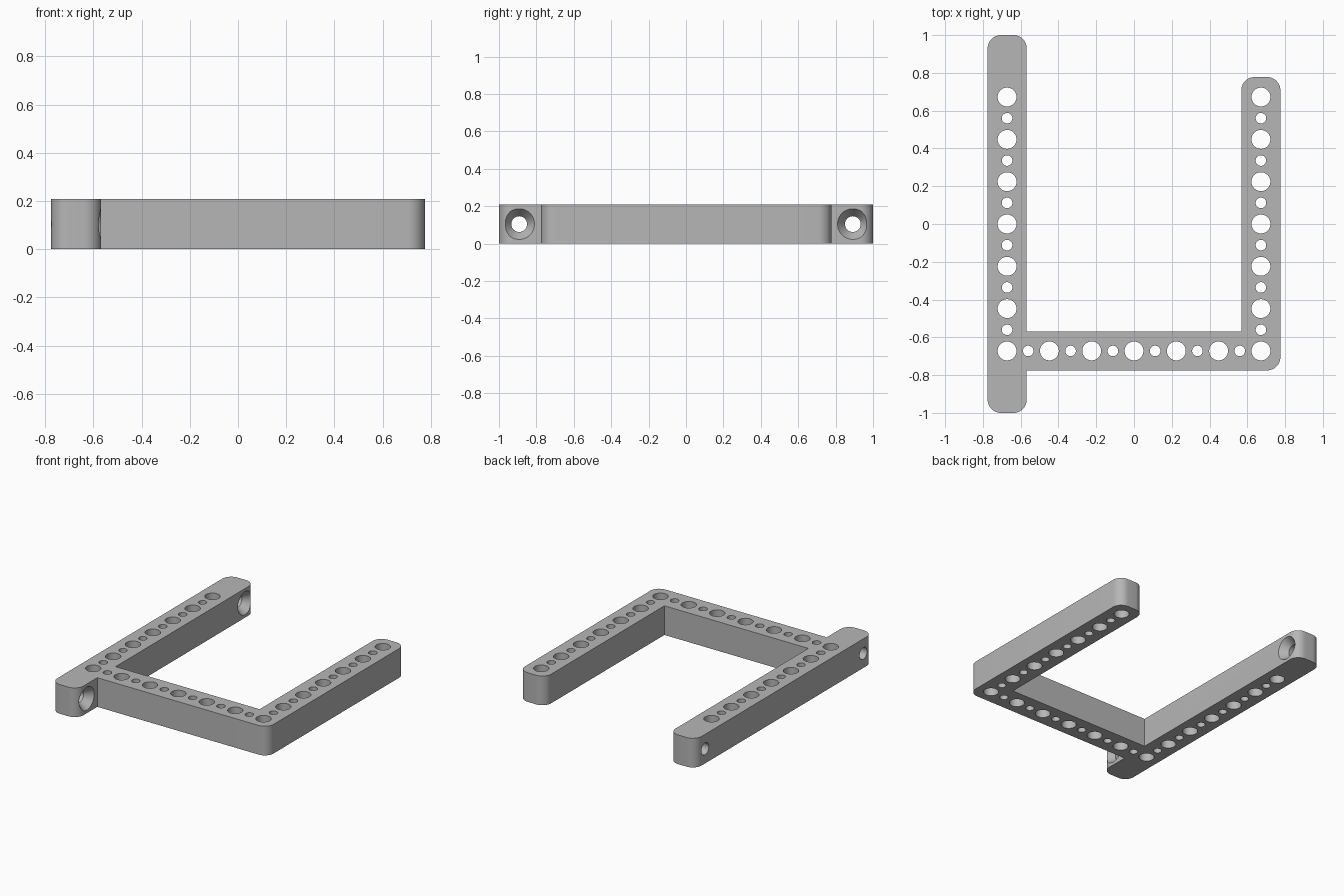
import bpy, bmesh
from math import cos, sin, pi, radians
from mathutils import Vector, Matrix

if "Cube" in bpy.data.objects:
    bpy.data.objects.remove(bpy.data.objects["Cube"])

OUT, INN, H, R = 0.775, 0.568, 0.208, 0.07   # outer and inner offsets, height, corner radius
ROW, PITCH = 0.672, 0.224                    # hole row offset and spacing

grey = bpy.data.materials.new("plain grey")
grey.use_nodes = True
colour = (0.47, 0.47, 0.47, 1)
grey.diffuse_color = colour
grey.node_tree.nodes["Principled BSDF"].inputs["Base Color"].default_value = colour


def make_object(name, bm):
    bmesh.ops.recalc_face_normals(bm, faces=bm.faces)
    mesh = bpy.data.meshes.new(name)
    bm.to_mesh(mesh)
    bm.free()
    mesh.materials.append(grey)
    obj = bpy.data.objects.new(name, mesh)
    bpy.context.collection.objects.link(obj)
    return obj


def rounded_outline(corners, steps=10):
    """Corner points with a flag: rounded corners become arcs."""
    points = []
    for i, (x, y, is_round) in enumerate(corners):
        p = Vector((x, y, 0))
        if not is_round:
            points.append(p)
            continue
        before = (Vector((*corners[i - 1][:2], 0)) - p).normalized() * R
        after = (Vector((*corners[(i + 1) % len(corners)][:2], 0)) - p).normalized() * R
        centre = p + before + after
        for k in range(steps + 1):
            a = k / steps * pi / 2
            points.append(centre - after * cos(a) - before * sin(a))
    return points


def lathe(bm, profile, matrix, n=40):
    """Closed solid of revolution from (radius, height) pairs."""
    rings = [[bm.verts.new(matrix @ Vector((r * cos(2 * pi * k / n), r * sin(2 * pi * k / n), z)))
              for k in range(n)] for r, z in profile]
    for a, b in zip(rings, rings[1:]):
        for k in range(n):
            j = (k + 1) % n
            bm.faces.new((a[k], a[j], b[j], b[k]))
    bm.faces.new(rings[0][::-1])
    bm.faces.new(rings[-1])


# Frame body: long left rail, front crossbar and shorter right arm in one outline
corners = [(-OUT, -1, True), (-INN, -1, True), (-INN, -OUT, False), (OUT, -OUT, True),
           (OUT, 0.778, True), (INN, 0.778, True), (INN, -INN, False),
           (-INN, -INN, False), (-INN, 1, True), (-OUT, 1, True)]
bm = bmesh.new()
base = bm.faces.new([bm.verts.new(p) for p in rounded_outline(corners)])
top = bmesh.ops.extrude_face_region(bm, geom=[base])["geom"]
bmesh.ops.translate(bm, vec=(0, 0, H), verts=[v for v in top if isinstance(v, bmesh.types.BMVert)])
frame = make_object("bracket_frame", bm)

# Vertical holes: alternating large and small along all three bars
bm = bmesh.new()
spots = set()
for i in range(13):
    t = round(-ROW + i * PITCH / 2, 3)
    spots |= {(-ROW, t, i % 2), (ROW, t, i % 2), (t, -ROW, i % 2)}
for x, y, small in sorted(spots):
    r = 0.028 if small else 0.05
    lathe(bm, [(r, -0.1), (r, H + 0.1)], Matrix.Translation((x, y, 0)))

# Countersunk screw holes across both ends of the long rail
for y in (-0.892, 0.892):
    along_x = Matrix.Translation((-INN, y, H / 2)) @ Matrix.Rotation(pi / 2, 4, "Y")
    lathe(bm, [(0.042, -0.4), (0.042, -0.055), (0.082, 0), (0.082, 0.1)], along_x)
cutter = make_object("hole_cutter", bm)
cutter.hide_render = True

cut = frame.modifiers.new("holes", "BOOLEAN")
cut.operation = "DIFFERENCE"
cut.solver = "EXACT"
cut.object = cutter
bpy.ops.object.select_all(action="DESELECT")
bpy.context.view_layer.objects.active = frame
frame.select_set(True)
bpy.ops.object.modifier_apply(modifier=cut.name)
bpy.data.objects.remove(cutter)
bpy.ops.object.shade_smooth_by_angle(angle=radians(25))
